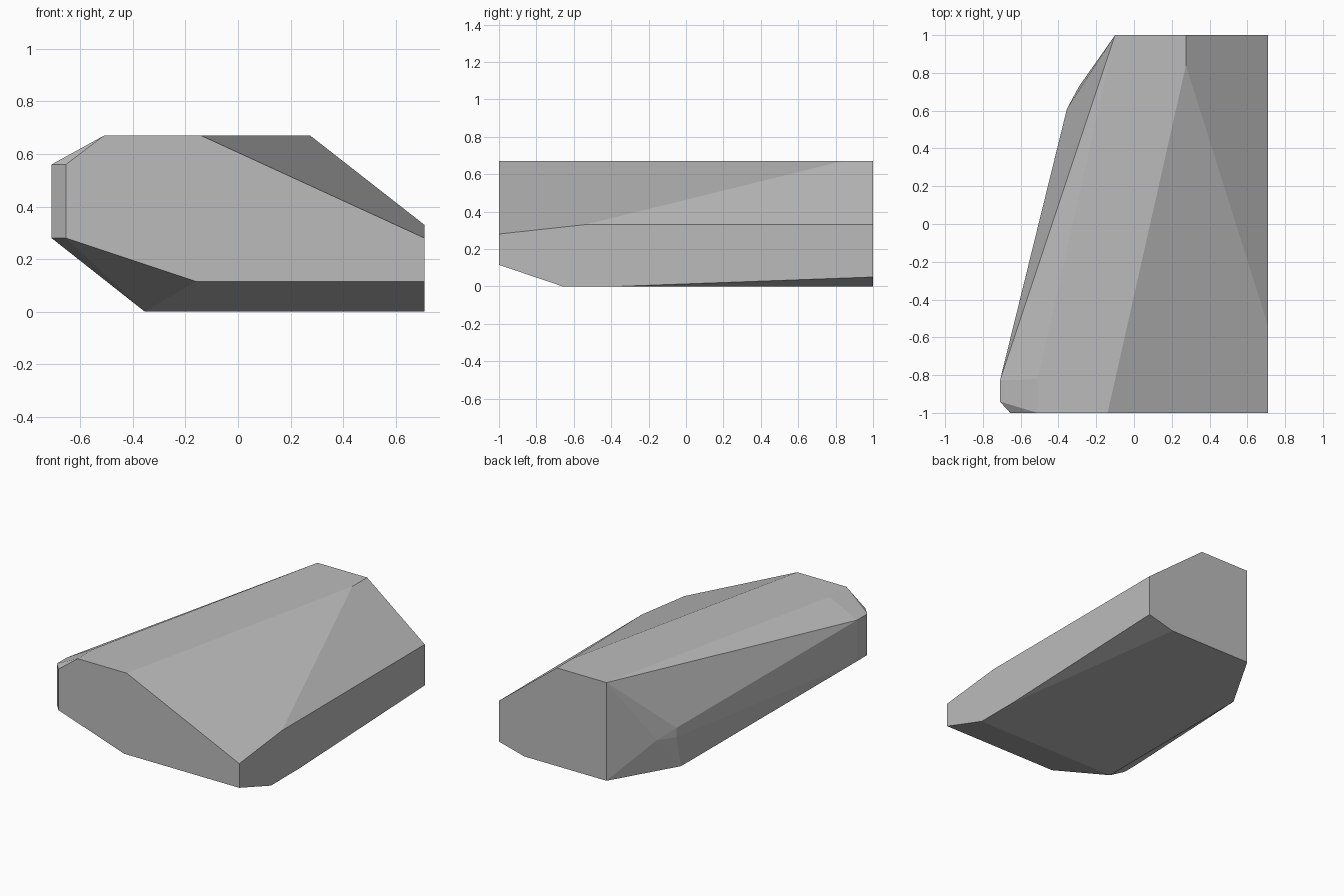
import bpy
import bmesh

if "Cube" in bpy.data.objects:
    bpy.data.objects.remove(bpy.data.objects["Cube"])

# Outline of each end and level of the rock; the convex hull joins them with flat facets
front_face = [(x, -1.0, z) for x, z in (
    (-0.655, 0.56), (-0.51, 0.67), (-0.14, 0.67), (0.71, 0.28),
    (0.71, 0.115), (-0.16, 0.115), (-0.655, 0.28))]
left_nose = [(-0.71, y, z) for y in (-0.94, -0.83) for z in (0.28, 0.56)]
right_face = [(0.71, y, z) for y, z in (
    (-0.54, 0.33), (1.0, 0.33), (1.0, 0.05), (-0.36, 0.0), (-0.66, 0.0))]
top_face = [(x, y, 0.67) for x, y in (
    (-0.51, -0.82), (0.275, 0.84), (0.275, 1.0), (-0.10, 1.0))]
base_face = [(x, y, 0.0) for x, y in (
    (-0.355, -0.66), (-0.355, 0.56), (-0.10, 1.0), (0.52, 1.0))]
chipped_corner = [(-0.355, 0.61, 0.28), (-0.355, 0.61, 0.215), (-0.29, 0.73, 0.225)]

# Rock body
bm = bmesh.new()
for p in front_face + left_nose + right_face + top_face + base_face + chipped_corner:
    bm.verts.new(p)
hull = bmesh.ops.convex_hull(bm, input=bm.verts)
loose = {v for v in hull["geom_interior"] + hull["geom_unused"]
         if isinstance(v, bmesh.types.BMVert)}
bmesh.ops.delete(bm, geom=list(loose), context='VERTS')
bmesh.ops.dissolve_limit(bm, angle_limit=0.01, verts=bm.verts, edges=bm.edges)
bmesh.ops.recalc_face_normals(bm, faces=bm.faces)

mesh = bpy.data.meshes.new("rock")
bm.to_mesh(mesh)
bm.free()
rock = bpy.data.objects.new("rock", mesh)
bpy.context.collection.objects.link(rock)

# Plain grey stone
stone = bpy.data.materials.new("grey stone")
stone.diffuse_color = (0.5, 0.5, 0.5, 1.0)
stone.use_nodes = True
stone.node_tree.nodes["Principled BSDF"].inputs["Base Color"].default_value = stone.diffuse_color
mesh.materials.append(stone)
